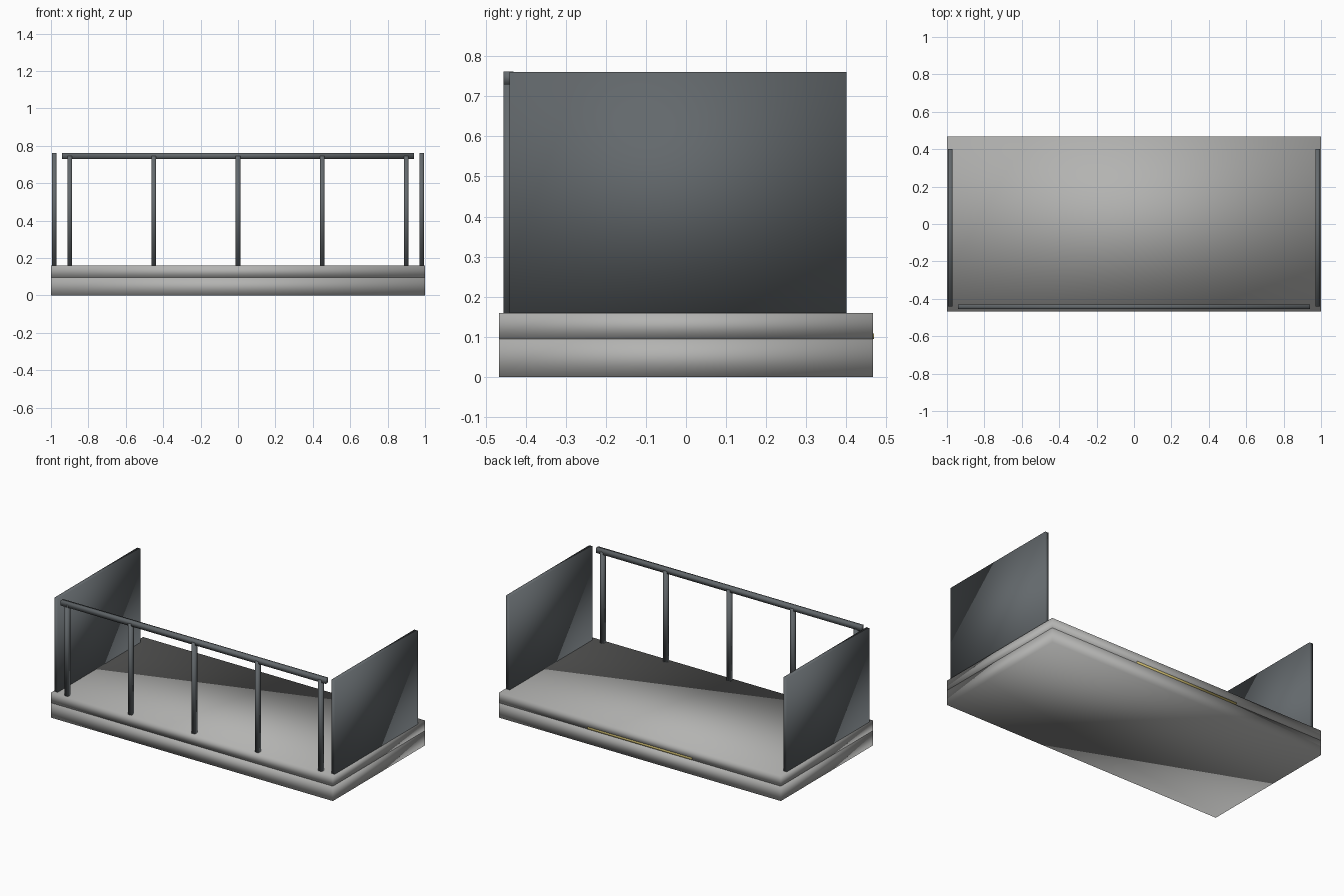
import bpy
import bmesh

cube = bpy.data.objects.get("Cube")
if cube:
    bpy.data.objects.remove(cube, do_unlink=True)


def material(name, rgb):
    m = bpy.data.materials.new(name)
    m.use_nodes = True
    m.diffuse_color = (*rgb, 1)
    m.node_tree.nodes["Principled BSDF"].inputs["Base Color"].default_value = (*rgb, 1)
    return m


concrete = material("concrete grey", (0.45, 0.45, 0.44))
metal = material("dark slate metal", (0.125, 0.14, 0.15))
brass = material("warm yellow", (0.55, 0.45, 0.15))


def box(name, x, y, z, mat):
    """Softly shaded box spanning the given (low, high) ranges."""
    bm = bmesh.new()
    bmesh.ops.create_cube(bm, size=1)
    for v in bm.verts:
        v.co = [r[0] if c < 0 else r[1] for c, r in zip(v.co, (x, y, z))]
    for f in bm.faces:
        f.smooth = True
    mesh = bpy.data.meshes.new(name)
    bm.to_mesh(mesh)
    bm.free()
    mesh.materials.append(mat)
    obj = bpy.data.objects.new(name, mesh)
    bpy.context.collection.objects.link(obj)
    return obj


DEPTH = (-0.467, 0.467)
SEAM, FLOOR, TOP = 0.095, 0.16, 0.762

# Floor: support slab with a deck slab on it
box("support_slab", (-1, 1), DEPTH, (0, SEAM), concrete)
box("deck_slab", (-1, 1), DEPTH, (SEAM, FLOOR), concrete)

# Thin strip set in the back edge
box("back_strip", (-0.37, 0.37), (0.462, 0.469), (SEAM, 0.109), brass)

# Side screens
for side, s in (("left", 1), ("right", -1)):
    box(side + "_screen", sorted((s * 0.97, s * 0.995)), (-0.44, 0.4), (FLOOR, TOP - 0.002), metal)

# Front railing
RAIL_Y = (-0.455, -0.43)
for i in range(5):
    x = -0.9 + 0.45 * i
    box(f"railing_post_{i + 1}", (x - 0.0125, x + 0.0125), RAIL_Y, (FLOOR, 0.745), metal)
box("handrail", (-0.94, 0.94), RAIL_Y, (0.73, TOP), metal)
